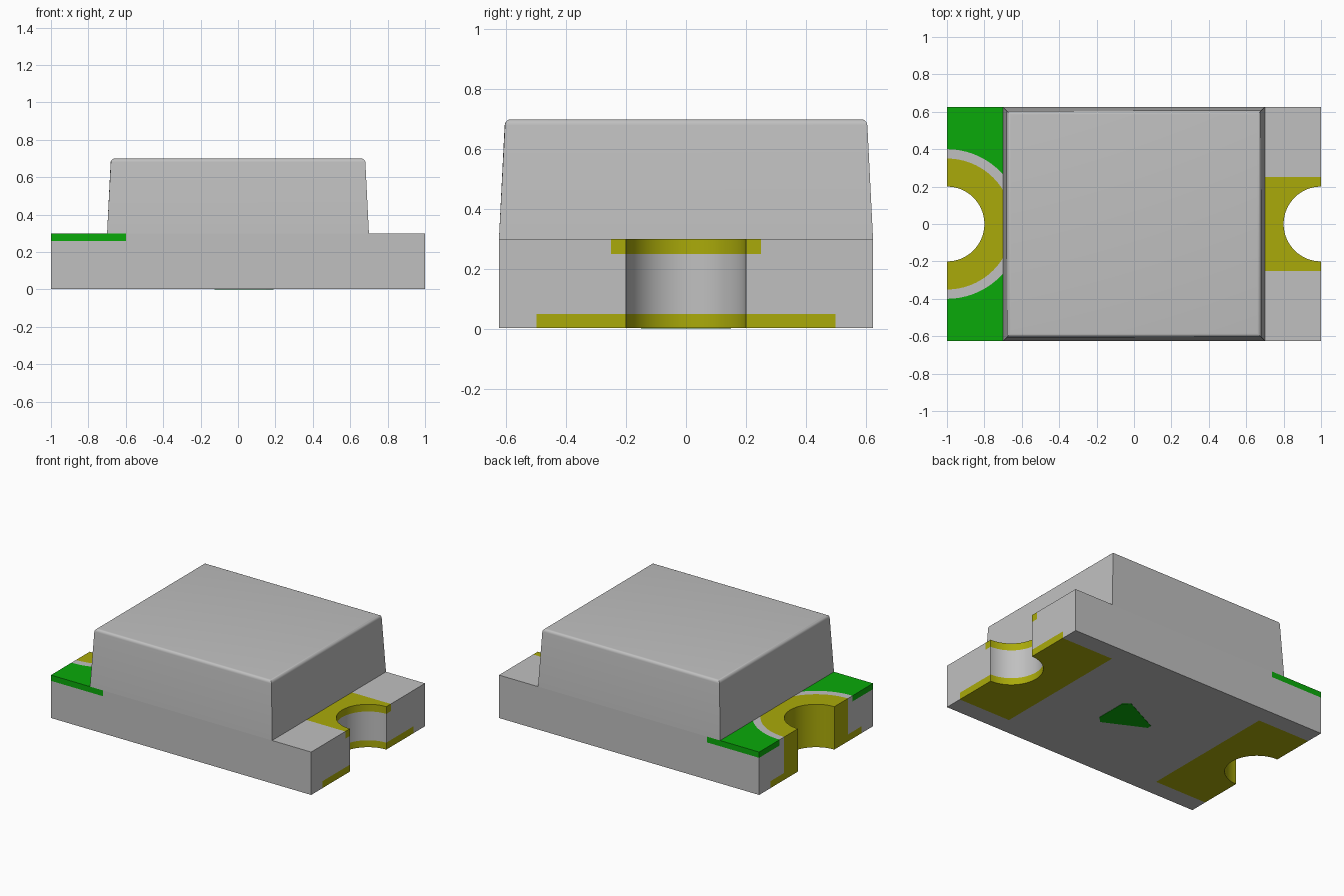
import bpy, bmesh, math

cube = bpy.data.objects.get("Cube")
if cube:
    bpy.data.objects.remove(cube, do_unlink=True)

W = 0.625          # half depth of the board
INNER = 0.6        # where the pads end under the lens
NOTCH = 0.2        # radius of the end notches
FLOOR = 0.002      # underside, just above the printed mark
N = 48             # segments in a half circle


def material(name, colour):
    m = bpy.data.materials.new(name)
    m.use_nodes = True
    m.diffuse_color = (*colour, 1)
    m.node_tree.nodes["Principled BSDF"].inputs["Base Color"].default_value = (*colour, 1)
    return m


GREY = material("light grey", (0.527, 0.527, 0.527))
GOLD = material("dull gold", (0.402, 0.402, 0.003))
GREEN = material("green", (0.003, 0.402, 0.003))


# Outline helpers: s is the end of the board (+1 or -1), points run from -y to +y
def arc(s, r):
    angles = [math.pi * (i / N - 0.5) for i in range(N + 1)]
    return [(s * (1 - r * math.cos(t)), r * math.sin(t)) for t in angles]


def step(s, w):
    return [(s, -w), (s * INNER, -w), (s * INNER, w), (s, w)]


def slab(right, left):
    return [(1, -W), *right, (1, W), (-1, W), *left[::-1], (-1, -W)]


def pad(s, w):
    return [(s * INNER, -w), (s, -w), *arc(s, NOTCH), (s, w), (s * INNER, w)]


def ring(r0, r1):
    return arc(-1, r0) + arc(-1, r1)[::-1]


def finish(name, bm, mat):
    bmesh.ops.recalc_face_normals(bm, faces=bm.faces[:])
    mesh = bpy.data.meshes.new(name)
    bm.to_mesh(mesh)
    bm.free()
    mesh.materials.append(mat)
    ob = bpy.data.objects.new(name, mesh)
    bpy.context.collection.objects.link(ob)
    bpy.ops.object.select_all(action='DESELECT')
    ob.select_set(True)
    bpy.context.view_layer.objects.active = ob
    bpy.ops.object.shade_smooth_by_angle(angle=math.radians(30))
    return ob


def prisms(name, mat, *layers):
    """Upright prisms, each given as (outline, bottom, top)."""
    bm = bmesh.new()
    for outline, z0, z1 in layers:
        low = [bm.verts.new((x, y, z0)) for x, y in outline]
        high = [bm.verts.new((x, y, z1)) for x, y in outline]
        bm.faces.new(low[::-1])
        bm.faces.new(high)
        for i in range(len(low)):
            j = (i + 1) % len(low)
            bm.faces.new((low[i], low[j], high[j], high[i]))
    return finish(name, bm, mat)


# Board, in layers that leave room for the pads
top_outline = [(1, -W), *step(1, 0.25), (1, W), (-INNER, W), (-INNER, -W)]
prisms("board", GREY,
       (slab(step(1, 0.5), step(-1, 0.5)), FLOOR, 0.05),
       (slab(arc(1, NOTCH), arc(-1, 0.35)), 0.05, 0.25),
       (slab(step(1, 0.25), arc(-1, 0.35)), 0.25, 0.26),
       (top_outline, 0.26, 0.3),
       (ring(0.35, 0.4), 0.26, 0.3))

# Metal pads and the plated notch
prisms("bottom_pad_left", GOLD, (pad(1, 0.5), FLOOR, 0.05))
prisms("bottom_pad_right", GOLD, (pad(-1, 0.5), FLOOR, 0.05))
prisms("top_pad_left", GOLD, (pad(1, 0.25), 0.25, 0.3))
prisms("plated_notch_right", GOLD, (ring(NOTCH, 0.35), 0.05, 0.3))

# Green corner coatings
for side, s in (("front", -1), ("back", 1)):
    outline = arc(-1, 0.4)[N // 2:] + [(-1, W), (-INNER, W)]
    prisms(f"green_corner_{side}", GREEN, ([(x, s * y) for x, y in outline], 0.26, 0.3))

# Direction mark on the underside
mark = [(0.19, -0.11), (0.19, 0.11), (0.15, 0.15), (-0.125, 0.015), (-0.125, -0.015), (0.15, -0.15)]
prisms("underside_mark", GREEN, (mark, 0, FLOOR))

# Lens: tapered block with a rounded top rim
bm = bmesh.new()
bmesh.ops.create_cube(bm, size=2)
for v in bm.verts:
    top = v.co.z > 0
    inset = 0.02 if top else 0
    v.co = (v.co.x * (0.7 - inset), v.co.y * (W - inset), 0.7 if top else 0.3)
rim = [e for e in bm.edges if all(v.co.z > 0.6 for v in e.verts)]
bmesh.ops.bevel(bm, geom=rim, offset=0.02, segments=5, profile=0.5, affect='EDGES')
finish("lens", bm, GREY)
